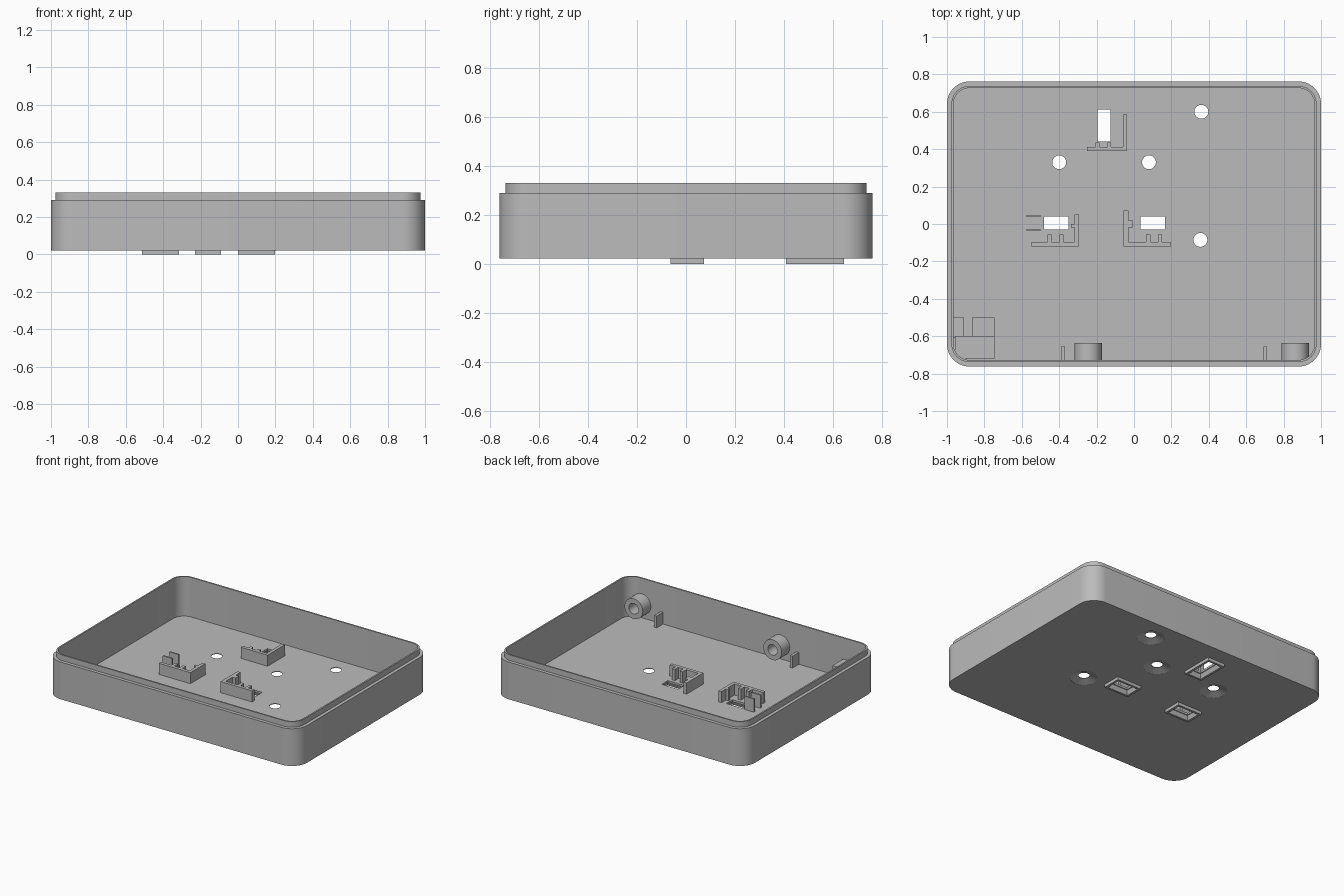
import bpy, bmesh, math
from mathutils import Vector

cube = bpy.data.objects.get("Cube")
if cube:
    bpy.data.objects.remove(cube, do_unlink=True)

grey = bpy.data.materials.new("plain_grey")
grey.use_nodes = True
grey.diffuse_color = (0.5, 0.5, 0.5, 1)
grey.node_tree.nodes["Principled BSDF"].inputs["Base Color"].default_value = (0.5, 0.5, 0.5, 1)

WALL, FLOOR = 0.035, 0.045


def finish(name, bm):
    bmesh.ops.recalc_face_normals(bm, faces=bm.faces)
    mesh = bpy.data.meshes.new(name)
    bm.to_mesh(mesh)
    bm.free()
    mesh.materials.append(grey)
    obj = bpy.data.objects.new(name, mesh)
    bpy.context.collection.objects.link(obj)
    return obj


def loft(name, rings):
    """Skin a closed solid through rings of equal point count."""
    bm = bmesh.new()
    loops = [[bm.verts.new(p) for p in ring] for ring in rings]
    n = len(loops[0])
    for a, b in zip(loops, loops[1:]):
        for i in range(n):
            j = (i + 1) % n
            bm.faces.new((a[i], a[j], b[j], b[i]))
    bm.faces.new(loops[0])
    bm.faces.new(loops[-1])
    return finish(name, bm)


def rounded_ring(inset, z, radius=0.12, steps=12):
    r = radius - inset
    pts = []
    for k, (sx, sy) in enumerate(((1, 1), (-1, 1), (-1, -1), (1, -1))):
        for s in range(steps + 1):
            a = math.pi / 2 * (k + s / steps)
            pts.append(Vector((sx * (1 - radius) + r * math.cos(a),
                               sy * (0.762 - radius) + r * math.sin(a), z)))
    return pts


def circle(r, z, n=40):
    return [Vector((r * math.cos(t * math.tau / n), r * math.sin(t * math.tau / n), z))
            for t in range(n)]


def rect(cx, cy, w, d, z):
    return [Vector((cx + sx * w / 2, cy + sy * d / 2, z))
            for sx, sy in ((1, 1), (-1, 1), (-1, -1), (1, -1))]


def boxes(name, spans):
    """One object made of upright boxes: x0, x1, y0, y1, top."""
    bm = bmesh.new()
    for x0, x1, y0, y1, top in spans:
        base = FLOOR - 0.01
        for v in bmesh.ops.create_cube(bm, size=1)["verts"]:
            v.co = Vector((x1 if v.co.x > 0 else x0,
                           y1 if v.co.y > 0 else y0,
                           top if v.co.z > 0 else base))
    return finish(name, bm)


def cut(obj, cutters):
    for c in cutters:
        mod = obj.modifiers.new("cut", "BOOLEAN")
        mod.operation, mod.solver, mod.object = "DIFFERENCE", "EXACT", c
    bpy.context.view_layer.update()
    deps = bpy.context.evaluated_depsgraph_get()
    mesh = bpy.data.meshes.new_from_object(obj.evaluated_get(deps))
    obj.modifiers.clear()
    obj.data = mesh


def smooth(obj):
    bpy.ops.object.select_all(action="DESELECT")
    obj.select_set(True)
    bpy.context.view_layer.objects.active = obj
    bpy.ops.object.shade_smooth_by_angle(angle=math.radians(30))


# Open tray with a stepped lip
tray = loft("tray", [rounded_ring(i, z) for i, z in (
    (0, 0.022), (0, 0.29), (0.024, 0.29), (0.024, 0.33), (WALL, 0.33), (WALL, FLOOR))])

# Countersunk screw holes through the floor
hole_cutters = []
for x, y in ((-0.4, 0.33), (0.08, 0.33), (0.36, 0.6), (0.355, -0.085)):
    c = loft("hole_cutter", [circle(r, z) for r, z in (
        (0.09, -0.02), (0.09, 0.0225), (0.037, 0.041), (0.037, 0.1))])
    c.location = (x, y, 0)
    hole_cutters.append(c)

# Slots with raised frames on the underside
slot_cutters = []
for name, x, y, w, d in (("right_slot", -0.415, 0.005, 0.13, 0.07),
                         ("left_slot", 0.1, 0.005, 0.13, 0.07),
                         ("back_slot", -0.16, 0.527, 0.07, 0.172)):
    c = loft("slot_cutter", [rect(x, y, w + g, d + g, z) for g, z in (
        (0.035, -0.01), (0.035, 0.001), (0.012, 0.03), (0, 0.03), (0, 0.1))])
    frame = loft(name + "_frame", [rect(x, y, w + 0.068, d + 0.066, z) for z in (0, 0.03)])
    cut(frame, [c])
    slot_cutters.append(c)

cut(tray, hole_cutters + slot_cutters)
smooth(tray)
for c in hole_cutters + slot_cutters:
    bpy.data.objects.remove(c, do_unlink=True)

# Switch brackets standing on the floor
H = 0.125
boxes("right_bracket", [
    (-0.547, -0.295, -0.12, -0.096, H), (-0.318, -0.295, -0.12, 0.05, H),
    (-0.338, -0.318, -0.02, 0.0, H),
    (-0.462, -0.44, -0.1, -0.055, H), (-0.398, -0.376, -0.1, -0.055, H),
    (-0.574, -0.5, 0.037, 0.048, 0.14), (-0.574, -0.5, -0.037, -0.026, 0.14)])
boxes("left_bracket", [
    (-0.055, 0.197, -0.12, -0.096, H), (-0.055, -0.03, -0.12, 0.072, H),
    (-0.03, -0.005, -0.02, 0.02, H),
    (0.065, 0.088, -0.1, -0.055, H), (0.128, 0.15, -0.1, -0.055, H)])
boxes("back_bracket", [
    (-0.25, -0.037, 0.39, 0.413, H), (-0.06, -0.037, 0.39, 0.585, H),
    (-0.205, -0.185, 0.41, 0.437, H), (-0.143, -0.122, 0.41, 0.437, H)])

# Tubular bosses and ribs along the front wall
for side, x in (("right", -0.245), ("left", 0.862)):
    boss = loft(side + "_boss", [circle(r, z) for r, z in (
        (0.073, 0), (0.073, 0.11), (0.038, 0.11), (0.038, 0.02))])
    boss.rotation_euler.x = -math.pi / 2
    boss.location = (x, -0.745, 0.145)
    smooth(boss)
for side, x in (("right", -0.38), ("left", 0.702)):
    boxes(side + "_rib", [(x - 0.01, x + 0.01, -0.74, -0.655, 0.13)])

# Corner block with two lower arms
boxes("corner_block", [
    (-0.957, -0.747, -0.722, -0.6, 0.18),
    (-0.975, -0.91, -0.61, -0.5, 0.1), (-0.866, -0.747, -0.61, -0.5, 0.1)])
